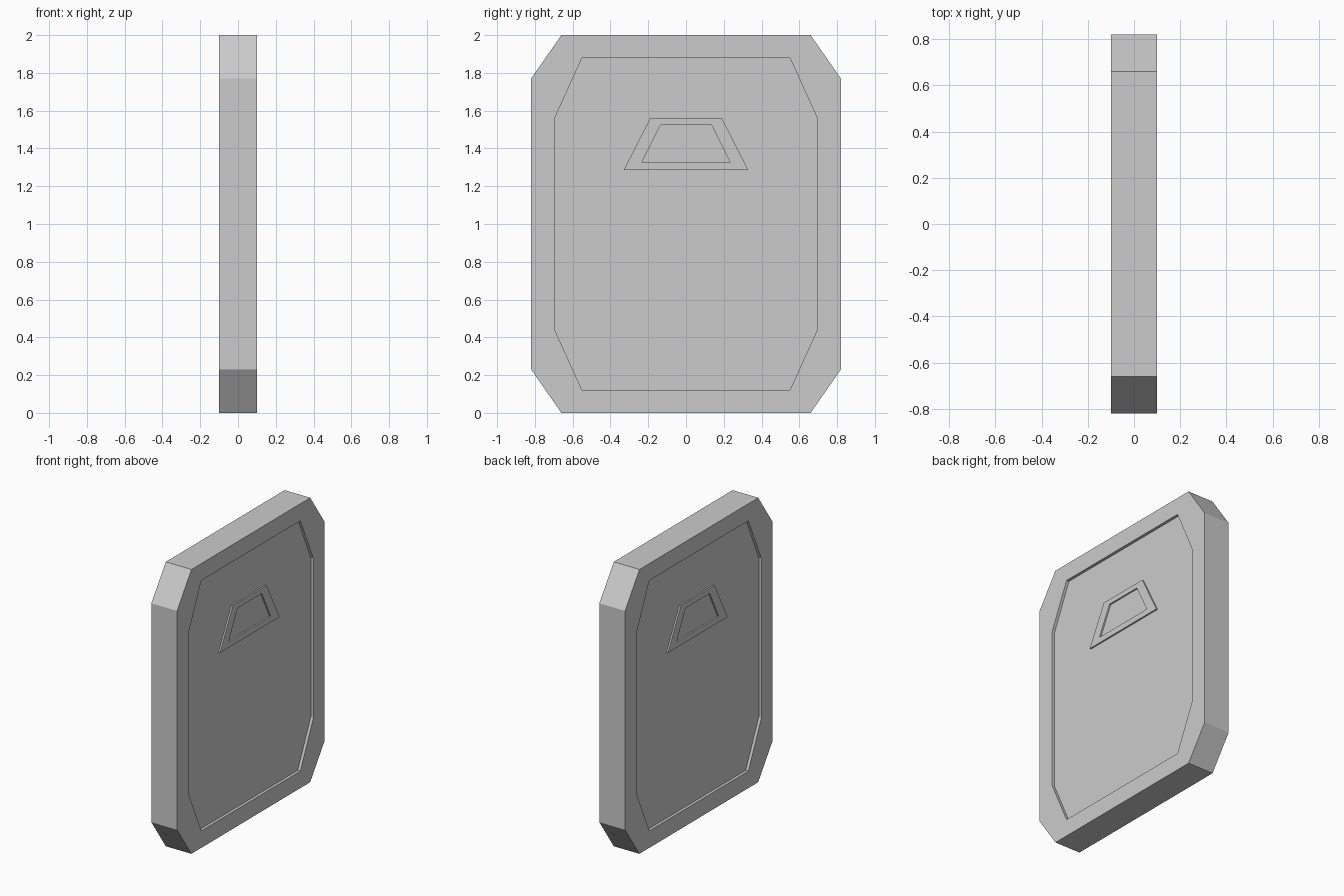
import bpy
import bmesh

if "Cube" in bpy.data.objects:
    bpy.data.objects.remove(bpy.data.objects["Cube"])

HALF = 0.1        # half thickness of the door
PANEL = 0.08      # recessed panel level
FRAME = 0.091     # raised window trim level


def octagon(y_out, y_in, z_in, z_out):
    """Chamfered rectangle in the YZ plane, centred on z = 1."""
    q = [(y_out, z_in), (y_in, z_out)]
    right = [(y, -z) for y, z in reversed(q)] + q
    left = [(-y, z) for y, z in reversed(right)]
    return [(y, z + 1) for y, z in right + left]


def trapezoid(y_low, y_top, z_low, z_top):
    return [(-y_low, z_low), (y_low, z_low), (y_top, z_top), (-y_top, z_top)]


def skin(name, sections, closed=False):
    """Join (x, profile) loops in order; cap the ends or close into a ring."""
    bm = bmesh.new()
    loops = [[bm.verts.new((x, y, z)) for y, z in p] for x, p in sections]
    pairs = list(zip(loops, loops[1:]))
    if closed:
        pairs.append((loops[-1], loops[0]))
    else:
        bm.faces.new(loops[0])
        bm.faces.new(loops[-1])
    for a, b in pairs:
        for i in range(len(a)):
            j = (i + 1) % len(a)
            bm.faces.new((a[i], a[j], b[j], b[i]))
    bmesh.ops.recalc_face_normals(bm, faces=bm.faces)
    mesh = bpy.data.meshes.new(name)
    bm.to_mesh(mesh)
    bm.free()
    obj = bpy.data.objects.new(name, mesh)
    bpy.context.collection.objects.link(obj)
    return obj


# Door slab with a recessed panel on both faces
rim = octagon(0.82, 0.66, 0.77, 1.0)
inset = octagon(0.695, 0.55, 0.56, 0.88)
skin("door_slab", [(-PANEL, inset), (-HALF, inset), (-HALF, rim),
                   (HALF, rim), (HALF, inset), (PANEL, inset)])

# Raised trapezoid window trim, one on each face
outer = trapezoid(0.33, 0.19, 1.285, 1.56)
inner = trapezoid(0.235, 0.135, 1.325, 1.525)
for side, label in ((1, "right"), (-1, "left")):
    back, front = side * (PANEL - 0.005), side * FRAME
    skin("window_trim_" + label,
         [(back, outer), (front, outer), (front, inner), (back, inner)],
         closed=True)
